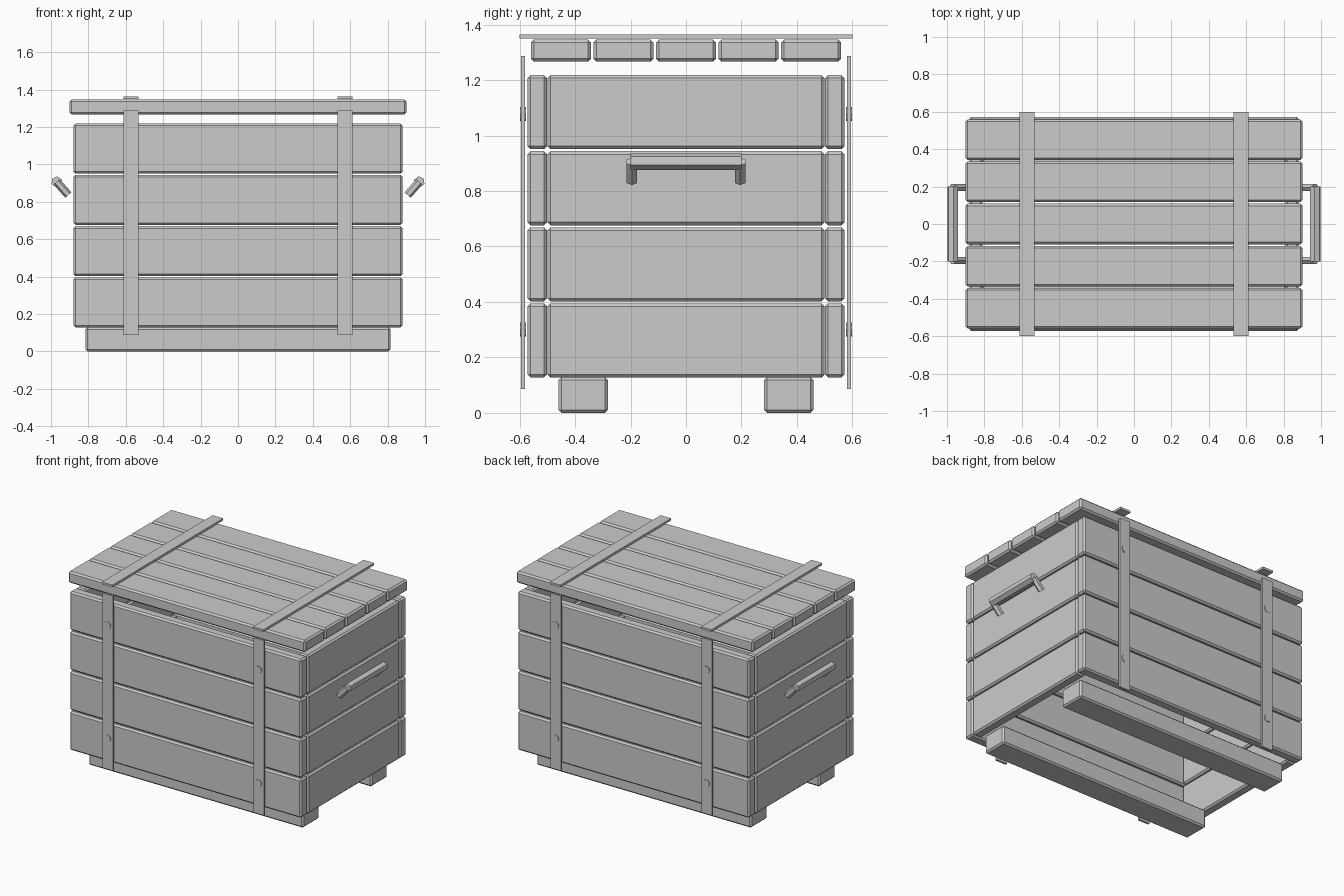
import bpy, bmesh, math
from mathutils import Vector, Matrix

if "Cube" in bpy.data.objects:
    bpy.data.objects.remove(bpy.data.objects["Cube"])


def finish(name, bm):
    me = bpy.data.meshes.new(name)
    bm.to_mesh(me)
    bm.free()
    ob = bpy.data.objects.new(name, me)
    bpy.context.collection.objects.link(ob)
    return ob


def box(name, x, y, z, bevel=0.0):
    """Box from (min, max) ranges, with optional chamfered edges."""
    bm = bmesh.new()
    bmesh.ops.create_cube(bm, size=1)
    for v in bm.verts:
        v.co = Vector([(r[0] + r[1]) / 2 + c * (r[1] - r[0]) for c, r in zip(v.co, (x, y, z))])
    ob = finish(name, bm)
    if bevel:
        mod = ob.modifiers.new("chamfer", 'BEVEL')
        mod.width = bevel
        mod.segments = 1
    return ob


def rod(name, a, b, radius, sides, side_dir, phase=0.0):
    """Capped prism from a to b; first corner starts at side_dir turned by phase."""
    a, b = Vector(a), Vector(b)
    w = (b - a).normalized()
    u = Vector(side_dir).normalized()
    v = w.cross(u)
    rot = Matrix((u, v, w)).transposed().to_4x4()
    bm = bmesh.new()
    bmesh.ops.create_cone(bm, cap_ends=True, segments=sides, radius1=radius, radius2=radius,
                          depth=(b - a).length,
                          matrix=Matrix.Translation((a + b) / 2) @ rot @ Matrix.Rotation(phase, 4, 'Z'))
    # make the first corner independent of the primitive's start angle
    bmesh.ops.recalc_face_normals(bm, faces=bm.faces)
    return finish(name, bm)


def span(lo, hi, s):
    return (lo, hi) if s > 0 else (-hi, -lo)


BEVEL = 0.011

# Wall planks: four courses on each side
for i in range(4):
    z0 = 0.128 + i * 0.2742
    z = (z0, z0 + 0.267)
    for s in (-1, 1):
        box("long_wall_plank", (-0.88, 0.88), span(0.501, 0.572, s), z, BEVEL)
        box("end_wall_plank", span(0.81, 0.88, s), (-0.5, 0.5), z, BEVEL)

# Lid planks
for i in range(5):
    yc = (i - 2) * 0.2255
    box("lid_plank", (-0.9, 0.9), (yc - 0.1085, yc + 0.1085), (1.266, 1.346), BEVEL)

# Skids under the crate
for s in (-1, 1):
    box("skid", (-0.815, 0.815), span(0.281, 0.459, s), (0, 0.129), BEVEL)

# Metal straps and rivets
for sx in (-1, 1):
    x = span(0.533, 0.613, sx)
    box("lid_strap", x, (-0.6, 0.6), (1.349, 1.364))
    for sy in (-1, 1):
        box("wall_strap", x, span(0.581, 0.595, sy), (0.087, 1.287))
        for z in (0.30, 1.078):
            rod("rivet", (sx * 0.573, sy * 0.576, z), (sx * 0.573, sy * 0.599, z), 0.025, 8, (1, 0, 0))

# Tilted carrying handles: six-sided grip and two arms
for s in (-1, 1):
    top = (s * 0.969, 0.906)
    low = (s * 0.907, 0.836)
    rod("handle_grip", (top[0], -0.2, top[1]), (top[0], 0.2, top[1]), 0.03, 6,
        (s * math.cos(math.radians(7)), 0, math.sin(math.radians(7))),
        0)
    for y in (-0.195, 0.195):
        rod("handle_arm", (low[0], y, low[1]), (top[0], y, top[1]), 0.022, 6, (0, 1, 0))
